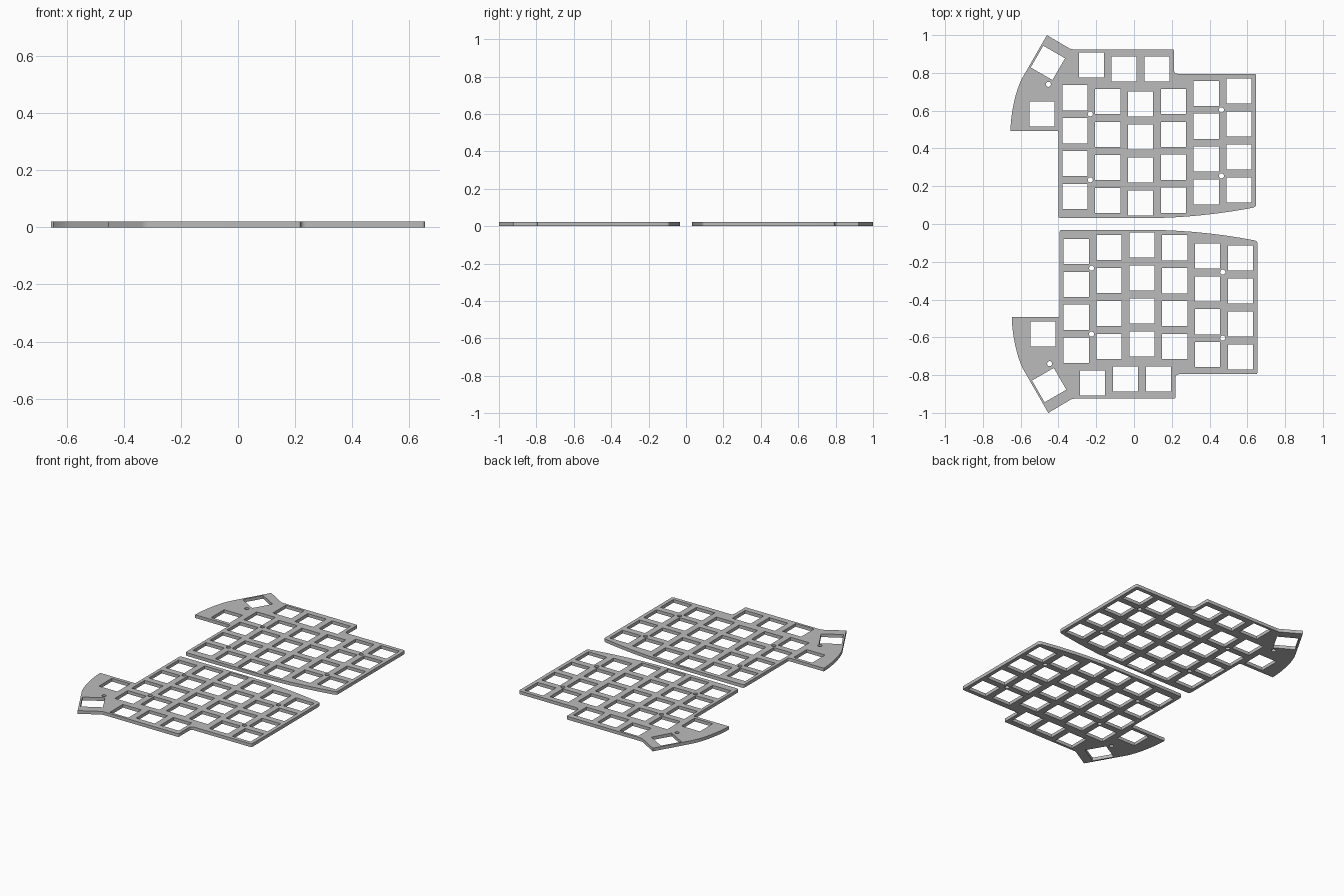
import bpy, bmesh, math
from mathutils import Vector
from mathutils.geometry import interpolate_bezier

if "Cube" in bpy.data.objects:
    bpy.data.objects.remove(bpy.data.objects["Cube"])

THICK = 0.021
KEY = 0.133
PITCH = 0.1742

grey = bpy.data.materials.new("plate grey")
grey.diffuse_color = (0.5, 0.5, 0.5, 1)
grey.use_nodes = True
grey.node_tree.nodes["Principled BSDF"].inputs["Base Color"].default_value = grey.diffuse_color


def rounded(corners):
    """Outline from (x, y, radius) corners, each softened by a short curve."""
    out = []
    for i, (x, y, r) in enumerate(corners):
        p = Vector((x, y))
        if r == 0:
            out.append(p)
            continue
        before = Vector(corners[i - 1][:2]) - p
        after = Vector(corners[(i + 1) % len(corners)][:2]) - p
        a, b = p + before.normalized() * r, p + after.normalized() * r
        for k in range(6):
            t = k / 5
            out.append(a * (1 - t) ** 2 + p * 2 * t * (1 - t) + b * t * t)
    return out


def square(x, y, angle=0.0):
    h = KEY / math.sqrt(2)
    return [Vector((x + h * math.cos(angle + math.radians(45 + 90 * k)),
                    y + h * math.sin(angle + math.radians(45 + 90 * k)))) for k in range(4)]


def circle(x, y, r=0.0135, n=24):
    return [Vector((x + r * math.cos(math.tau * k / n),
                    y + r * math.sin(math.tau * k / n))) for k in range(n)]


# Outer edge: curved finger side, stepped thumb side, swept thumb wing
finger_curve = [(0.05 + 0.58 * k / 16, 0.031 + 0.165 * (0.58 * k / 16) ** 2, 0) for k in range(17)]
wing_curve = [(p.x, p.y, 0) for p in interpolate_bezier(
    Vector((-0.593, 0.77)), Vector((-0.63, 0.70)), Vector((-0.652, 0.58)), Vector((-0.654, 0.497)), 14)]
outline = rounded(
    [(-0.401, 0.031, 0.014)] + finger_curve +
    [(0.647, 0.092, 0.012), (0.647, 0.795, 0.012), (0.212, 0.795, 0.022),
     (0.212, 0.925, 0.008), (-0.334, 0.925, 0.012), (-0.461, 1.0, 0)] +
    wing_curve + [(-0.654, 0.493, 0), (-0.401, 0.493, 0.008)])

# Switch openings: six staggered columns, then the thumb cluster
holes = []
for col, base in enumerate((0.1455, 0.125, 0.112, 0.126, 0.169, 0.181)):
    for row in range(4):
        holes.append(square(-0.313 + 0.1739 * col, base + PITCH * row))
holes += [square(-0.226, 0.8425), square(-0.052, 0.821), square(0.122, 0.821),
          square(-0.488, 0.582), square(-0.456, 0.853, math.radians(-30))]

# Screw holes
for x, y in ((-0.4535, 0.7395), (-0.2315, 0.583), (-0.2315, 0.234), (0.463, 0.604), (0.463, 0.255)):
    holes.append(circle(x, y))


def build_plate(name, side, shift):
    bm = bmesh.new()
    edges = []
    for loop in [outline] + holes:
        verts = [bm.verts.new((p.x + shift, p.y * side, 0)) for p in loop]
        edges += [bm.edges.new((verts[i - 1], verts[i])) for i in range(len(verts))]
    bmesh.ops.triangle_fill(bm, use_beauty=True, edges=edges, normal=(0, 0, 1))
    # Thicken the sheet upward
    top = bmesh.ops.extrude_face_region(bm, geom=bm.faces[:], use_keep_orig=True)
    moved = [g for g in top["geom"] if isinstance(g, bmesh.types.BMVert)]
    bmesh.ops.translate(bm, verts=moved, vec=(0, 0, THICK))
    bmesh.ops.recalc_face_normals(bm, faces=bm.faces[:])
    mesh = bpy.data.meshes.new(name)
    bm.to_mesh(mesh)
    bm.free()
    mesh.materials.append(grey)
    obj = bpy.data.objects.new(name, mesh)
    bpy.context.collection.objects.link(obj)
    bpy.ops.object.select_all(action='DESELECT')
    obj.select_set(True)
    bpy.context.view_layer.objects.active = obj
    bpy.ops.object.shade_smooth_by_angle(angle=math.radians(30))


build_plate("back_switch_plate", 1, 0.0)
build_plate("front_switch_plate", -1, 0.007)
